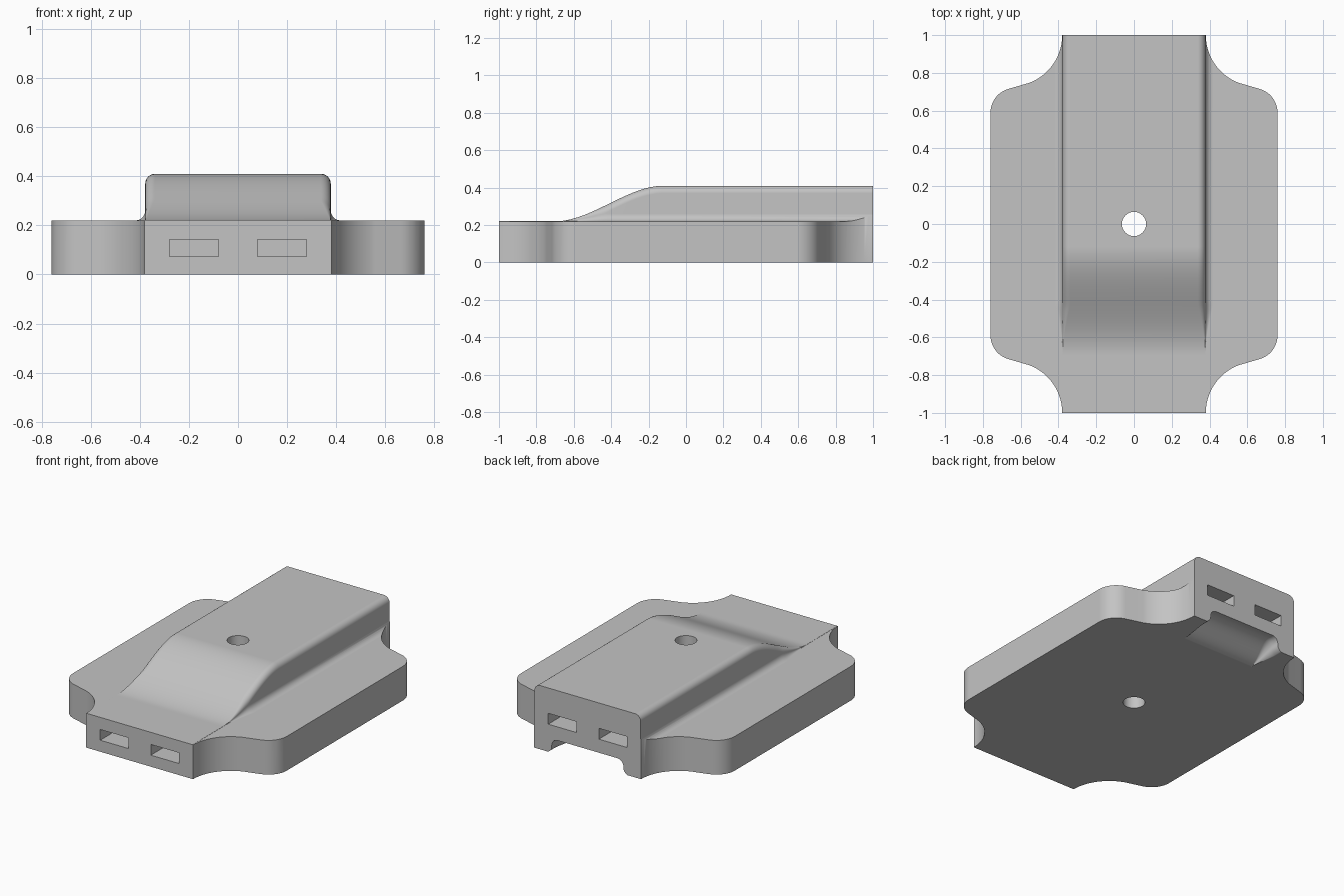
import bpy, bmesh
from math import radians, cos, sin

if "Cube" in bpy.data.objects:
    bpy.data.objects.remove(bpy.data.objects["Cube"])

gray = bpy.data.materials.new("plain gray")
gray.use_nodes = True
gray.diffuse_color = (0.55, 0.55, 0.55, 1)
gray.node_tree.nodes["Principled BSDF"].inputs["Base Color"].default_value = gray.diffuse_color


def loft(name, rings):
    """Skin a list of closed rings and cap both ends."""
    bm = bmesh.new()
    loops = [[bm.verts.new(p) for p in ring] for ring in rings]
    n = len(loops[0])
    for a, b in zip(loops, loops[1:]):
        for i in range(n):
            j = (i + 1) % n
            bm.faces.new((a[i], a[j], b[j], b[i]))
    bm.faces.new(loops[0])
    bm.faces.new(loops[-1])
    bmesh.ops.recalc_face_normals(bm, faces=bm.faces)
    mesh = bpy.data.meshes.new(name)
    bm.to_mesh(mesh)
    bm.free()
    obj = bpy.data.objects.new(name, mesh)
    bpy.context.collection.objects.link(obj)
    mesh.materials.append(gray)
    return obj


def arc(cx, cy, r, start, end, steps):
    angles = [radians(start + (end - start) * i / steps) for i in range(steps + 1)]
    return [(cx + r * cos(a), cy + r * sin(a)) for a in angles]


def swell(name, y0, y1, height, wall, radius, base):
    """Flat sheet that rises smoothly along y into a filleted ridge."""
    steps = 28
    ys = [-1.2] + [y0 + (y1 - y0) * i / steps for i in range(steps + 1)] + [1.2]
    rings = []
    for y in ys:
        t = min(max((y - y0) / (y1 - y0), 0), 1)
        h = max(height * t * t * (3 - 2 * t), 0.001)
        r = min(radius, h * 0.49)
        half = [(0.9, base - 0.3), (0.9, base)]
        half += arc(wall + r, base + r, r, 270, 180, 6)
        half += arc(wall - r, base + h - r, r, 0, 90, 6)
        section = half + [(-x, z) for x, z in reversed(half)]
        rings.append([(x, y, z) for x, z in section])
    return loft(name, rings)


def box(name, x0, x1, y0, y1, z0, z1):
    return loft(name, [[(x0, y, z0), (x1, y, z0), (x1, y, z1), (x0, y, z1)] for y in (y0, y1)])


def combine(obj, tool, operation):
    mod = obj.modifiers.new(operation.lower(), "BOOLEAN")
    mod.operation, mod.solver, mod.object = operation, "EXACT", tool
    bpy.context.view_layer.objects.active = obj
    bpy.ops.object.modifier_apply(modifier=mod.name)
    bpy.data.objects.remove(tool)


# Plate outline: rounded corners flowing into concave scallops at both ends
quarter = arc(0.63, 0.59, 0.13, 0, 75, 10) + arc(0.65, 1.0, 0.27, 250, 180, 14)
right = [(x, -y) for x, y in reversed(quarter)] + quarter
outline = right + [(-x, y) for x, y in reversed(right)]
body = loft("body", [[(x, y, z) for x, y in outline] for z in (0, 0.6)])

# Upper surface with the raised ridge
combine(body, swell("ridge", -0.7, -0.12, 0.19, 0.378, 0.04, 0.22), "INTERSECT")

# Scoop under the back end
combine(body, swell("scoop", 0.74, 0.98, 0.092, 0.255, 0.042, -0.002), "DIFFERENCE")

# Vertical centre hole
hole = loft("hole", [[(x, y, z) for x, y in arc(0, 0, 0.064, 0, 352.5, 47)] for z in (-0.1, 0.7)])
combine(body, hole, "DIFFERENCE")

# Pairs of slots in the front and back ends
for side in (-1, 1):
    x0, x1 = sorted((side * 0.08, side * 0.28))
    combine(body, box("front_slot", x0, x1, -1.1, -0.6, 0.074, 0.143), "DIFFERENCE")
    combine(body, box("back_slot", x0, x1, 0.6, 1.1, 0.177, 0.247), "DIFFERENCE")

# Smooth curves, crisp edges
bpy.ops.object.select_all(action="DESELECT")
body.select_set(True)
bpy.context.view_layer.objects.active = body
bpy.ops.object.shade_smooth_by_angle(angle=radians(32))
weighted = body.modifiers.new("weighted_normals", "WEIGHTED_NORMAL")
weighted.keep_sharp = True
